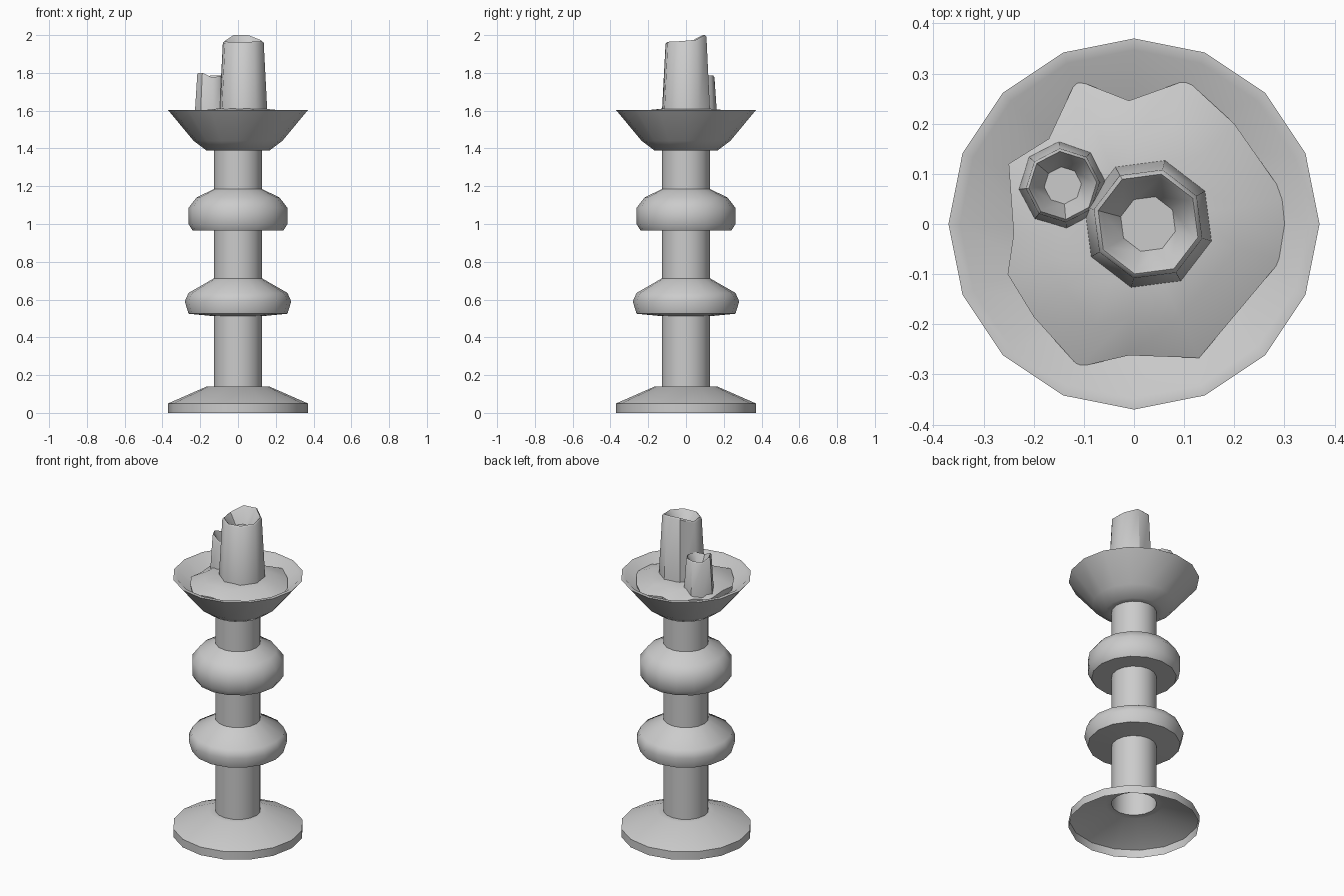
import bpy, bmesh
from math import sin, cos, pi, radians

if "Cube" in bpy.data.objects:
    bpy.data.objects.remove(bpy.data.objects["Cube"])


def finish(name, bm, angle):
    bmesh.ops.recalc_face_normals(bm, faces=bm.faces)
    me = bpy.data.meshes.new(name)
    bm.to_mesh(me)
    bm.free()
    ob = bpy.data.objects.new(name, me)
    bpy.context.collection.objects.link(ob)
    bpy.ops.object.select_all(action='DESELECT')
    ob.select_set(True)
    bpy.context.view_layer.objects.active = ob
    bpy.ops.object.shade_smooth_by_angle(angle=radians(angle))
    return ob


def ring(bm, n, r, z, c=(0, 0), start=0.0):
    # z is a number or a list with one height per side
    zs = z if isinstance(z, (list, tuple)) else [z] * n
    return [bm.verts.new((c[0] + r * cos(start + 2 * pi * i / n),
                          c[1] + r * sin(start + 2 * pi * i / n), zs[i]))
            for i in range(n)]


def bridge(bm, a, b):
    n = len(a)
    for i in range(n):
        j = (i + 1) % n
        bm.faces.new((a[i], a[j], b[j], b[i]))


def lathe(name, profile, n, angle, cap=False):
    bm = bmesh.new()
    rings = [ring(bm, n, r, z) for r, z in profile]
    for a, b in zip(rings, rings[1:]):
        bridge(bm, a, b)
    if cap:
        bm.faces.new(rings[-1])
    return finish(name, bm, angle)


# Turned stand: hollow foot, column, two collars and drip bowl
lathe("candlestick", [
    (0.37, 0), (0.37, 0.05), (0.165, 0.14), (0.128, 0.14),
    (0.128, 0.512), (0.262, 0.525), (0.282, 0.59), (0.262, 0.635), (0.128, 0.712),
    (0.128, 0.965), (0.24, 0.965), (0.262, 1.0), (0.262, 1.085), (0.22, 1.14), (0.128, 1.185),
    (0.128, 1.388), (0.165, 1.388), (0.235, 1.44), (0.37, 1.603),
    (0.347, 1.603), (0.22, 1.5)], 16, 50, cap=True)

# Irregular pool of melted wax
outline = [(0.295, -0.07), (0.305, 0.05), (0.2, 0.2), (0.105, 0.287), (-0.01, 0.246),
           (-0.115, 0.287), (-0.17, 0.17), (-0.25, 0.12), (-0.24, -0.02), (-0.252, -0.1),
           (-0.2, -0.185), (-0.11, -0.285), (-0.01, -0.262), (0.13, -0.267)]
bm = bmesh.new()
loops = [[bm.verts.new((x * s, y * s, z)) for x, y in outline]
         for s, z in ((0.98, 1.53), (1.0, 1.565), (0.7, 1.603), (0.4, 1.612))]
for a, b in zip(loops, loops[1:]):
    bridge(bm, a, b)
bm.faces.new(loops[-1])
finish("wax_pool", bm, 40)


# Hollow, tapered candles with uneven rims
def candle(name, c, start, r_base, r_top, r_in, tops, depth):
    bm = bmesh.new()
    n = len(tops)
    s = radians(start)
    low = min(tops)
    rings = [ring(bm, n, r_base, 1.57, c, s),
             ring(bm, n, r_top, [t - 0.008 for t in tops], c, s),
             ring(bm, n, (r_top + r_in) / 2, tops, c, s),
             ring(bm, n, r_in, [t - 0.01 for t in tops], c, s),
             ring(bm, n, r_in * 0.6, low - depth, c, s)]
    for a, b in zip(rings, rings[1:]):
        bridge(bm, a, b)
    bm.faces.new(rings[-1])
    return finish(name, bm, 45)


candle("large_candle", (0.028, 0), -15, 0.133, 0.112, 0.094,
       [1.968, 1.975, 2.0, 2.0, 1.968, 1.965, 1.963, 1.965], 0.06)
candle("small_candle", (-0.142, 0.077), 5, 0.088, 0.074, 0.062,
       [1.785, 1.785, 1.785, 1.78, 1.80, 1.80, 1.775, 1.785], 0.05)
